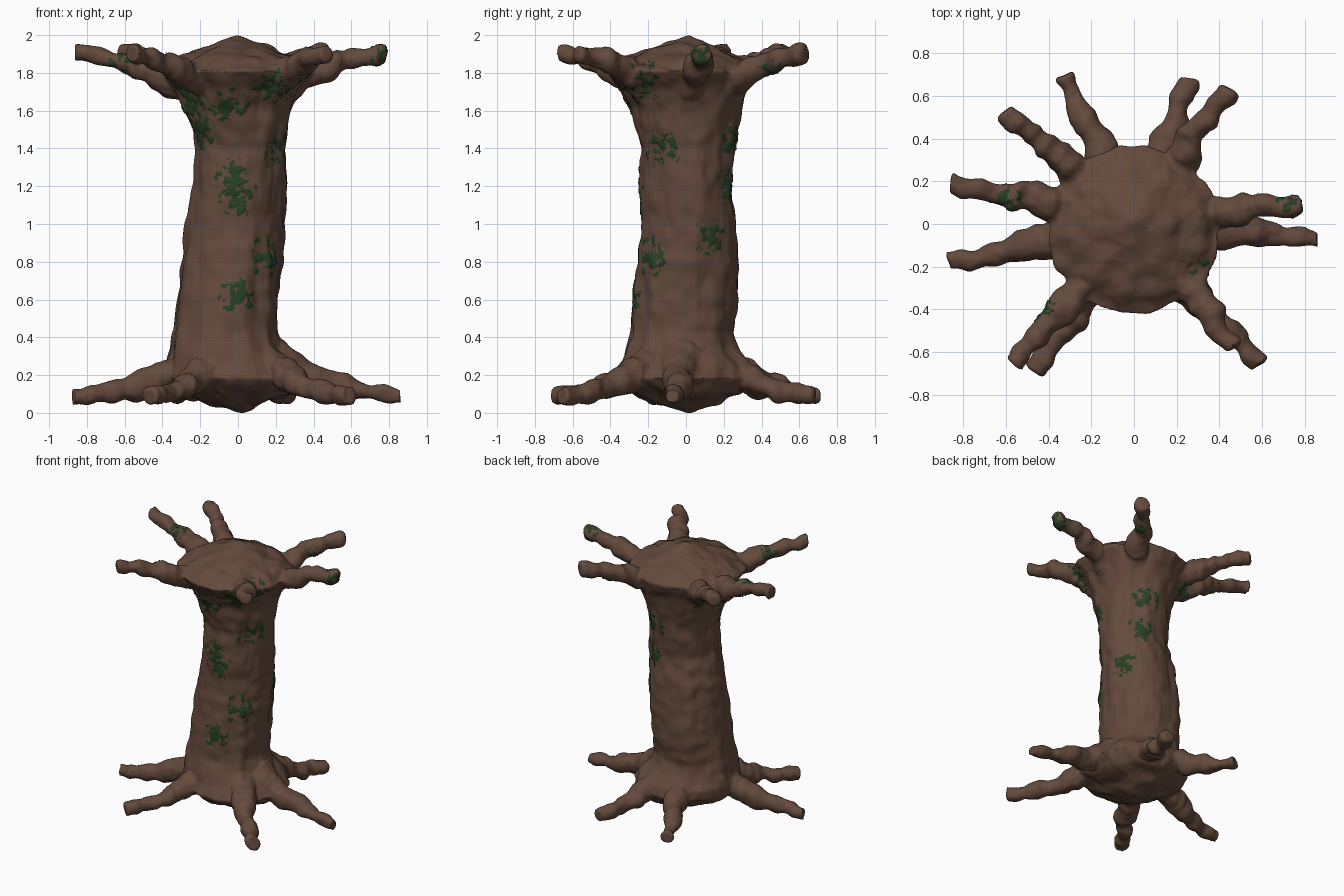
import bpy, bmesh, math
from mathutils import Vector, noise

old = bpy.data.objects.get("Cube")
if old:
    bpy.data.objects.remove(old, do_unlink=True)


def make_material(name, colour):
    mat = bpy.data.materials.new(name)
    mat.use_nodes = True
    mat.diffuse_color = (*colour, 1)
    bsdf = mat.node_tree.nodes["Principled BSDF"]
    bsdf.inputs["Base Color"].default_value = (*colour, 1)
    bsdf.inputs["Roughness"].default_value = 0.9
    return mat


bark = make_material("bark brown", (0.125, 0.067, 0.045))
moss = make_material("moss green", (0.021, 0.05, 0.017))


def skin(bm, rings):
    """Join equal rings of points into one closed tube."""
    loops = [[bm.verts.new(p) for p in ring] for ring in rings]
    for a, b in zip(loops, loops[1:]):
        for i in range(len(a)):
            j = (i + 1) % len(a)
            bm.faces.new((a[i], a[j], b[j], b[i]))
    bm.faces.new(loops[0][::-1])
    bm.faces.new(loops[-1])


def circle(centre, u, v, ru, rv, sides):
    steps = [math.tau * i / sides for i in range(sides)]
    return [centre + u * ru * math.cos(a) + v * rv * math.sin(a) for a in steps]


X, Y, Z = Vector((1, 0, 0)), Vector((0, 1, 0)), Vector((0, 0, 1))
bm = bmesh.new()

# Trunk profile: height, centre x, centre y, radius x, radius y
profile = [
    (0, -.02, 0, .02, .02), (.05, 0, 0, .17, .17), (.11, 0, 0, .3, .3),
    (.18, 0, -.01, .38, .37), (.25, -.03, 0, .35, .34), (.33, -.06, -.02, .3, .3),
    (.42, -.07, -.02, .28, .27), (.6, -.05, 0, .27, .28), (.8, -.03, .01, .27, .27),
    (1, -.02, .02, .26, .25), (1.2, .01, 0, .24, .24), (1.4, .01, .01, .24, .25),
    (1.5, .01, 0, .26, .27), (1.6, 0, 0, .29, .29), (1.7, 0, -.01, .33, .33),
    (1.76, 0, -.02, .38, .37), (1.81, 0, -.03, .41, .4), (1.87, 0, -.02, .32, .31),
    (1.93, -.01, -.01, .18, .18), (1.99, -.02, 0, .02, .02)]
skin(bm, [circle(Vector((cx, cy, z)), X, Y, rx, ry, 40)
          for z, cx, cy, rx, ry in profile])


# Knobbly limb, thick where it leaves the trunk and blunt at the tip
def limb(bm, tip_x, tip_y, top):
    length = math.hypot(tip_x, tip_y)
    out = Vector((tip_x, tip_y, 0)) / length
    side = Z.cross(out)
    count = 32
    rings = []
    for i in range(count + 1):
        t = i / count
        flare = (1 - t) ** 1.9
        bend = 0.015 * noise.noise((t * 5, tip_x * 9, tip_y * 9))
        knob = 1 + 0.24 * noise.noise((t * 16, tip_y * 7, tip_x * 7 + 3))
        width = (0.048 + 0.015 * (1 - t) + 0.07 * flare) * knob
        depth = (0.047 + 0.015 * (1 - t) + 0.08 * flare) * knob
        centre = out * (0.1 + (length - 0.1) * t) + side * bend * 2
        if top:
            centre.z = 1.9 - 0.26 * (1 - t) ** 1.5 + bend
        else:
            centre.z = 0.09 + 0.25 * flare + bend
        rings.append(circle(centre, side, Z, width, depth, 12))
    skin(bm, rings)


roots = [(.59, -.66), (-.46, -.69), (.87, -.07), (-.87, -.19), (-.33, .7), (.26, .68)]
branches = [(.47, -.57), (-.56, -.66), (.78, .1), (-.86, .2), (-.6, .53), (.44, .63)]
for x, y in roots:
    limb(bm, x, y, False)
for x, y in branches:
    limb(bm, x, y, True)

bmesh.ops.recalc_face_normals(bm, faces=bm.faces)
base = bpy.data.meshes.new("tree_base")
bm.to_mesh(base)
bm.free()
tree = bpy.data.objects.new("tree_trunk", base)
bpy.context.collection.objects.link(tree)

# Fuse trunk and limbs into one skin with soft joints
fuse = tree.modifiers.new("fuse", "REMESH")
fuse.mode = "VOXEL"
fuse.voxel_size = 0.0095
soften = tree.modifiers.new("soften", "SMOOTH")
soften.iterations = 8
graph = bpy.context.evaluated_depsgraph_get()
mesh = bpy.data.meshes.new_from_object(tree.evaluated_get(graph))
tree.modifiers.clear()
tree.data = mesh
bpy.data.meshes.remove(base)
mesh.materials.clear()
mesh.materials.append(bark)
mesh.materials.append(moss)

# Moss patches: centre and reach
patches = [
    (-.03, -.25, 1.24, .11), (0, -.25, 1.13, .12), (0, -.28, .62, .11),
    (.15, -.21, .82, .12), (-.06, -.3, 1.63, .12), (.17, -.31, 1.73, .12),
    (-.27, -.17, 1.63, .14), (-.21, -.16, 1.5, .12), (.22, -.14, 1.41, .13),
    (.27, -.22, 1.77, .13), (.23, .14, .93, .12), (.1, .25, 1.44, .11),
    (.11, .22, 1.2, .11), (-.6, .11, 1.86, .09), (.74, .09, 1.89, .1),
    (-.44, -.39, 1.85, .1), (.34, .46, 1.8, .09), (-.29, .17, 1.7, .13)]


def mossy(p):
    for x, y, z, reach in patches:
        d = (p - Vector((x, y, z))).length / reach
        if d < 1 and noise.noise(p * 26) + 0.5 * noise.noise(p * 60) > 1.1 * d - 0.62:
            return True
    return False


# Bark relief: long vertical ridges plus small lumps, moss slightly raised
bm = bmesh.new()
bm.from_mesh(mesh)
bm.normal_update()
for face in bm.faces:
    face.material_index = int(mossy(face.calc_center_median()))
    face.smooth = True
moves = []
for v in bm.verts:
    p = v.co
    ridge = noise.noise((p.x * 9, p.y * 9, p.z * 2.2))
    lump = noise.noise(p * 12 + X * 5)
    fine = noise.noise((p.x * 28, p.y * 28, p.z * 8))
    raised = 0.005 * all(f.material_index for f in v.link_faces)
    moves.append(v.normal * (0.02 * ridge + 0.01 * lump + 0.003 * fine + raised))
for v, move in zip(bm.verts, moves):
    v.co += move

# Rest the lowest point on the ground
low = min(v.co.z for v in bm.verts)
bmesh.ops.translate(bm, verts=bm.verts, vec=-Z * low)
bm.to_mesh(mesh)
bm.free()

bpy.ops.object.select_all(action="DESELECT")
tree.select_set(True)
bpy.context.view_layer.objects.active = tree
bpy.ops.object.shade_smooth_by_angle(angle=math.radians(50))
